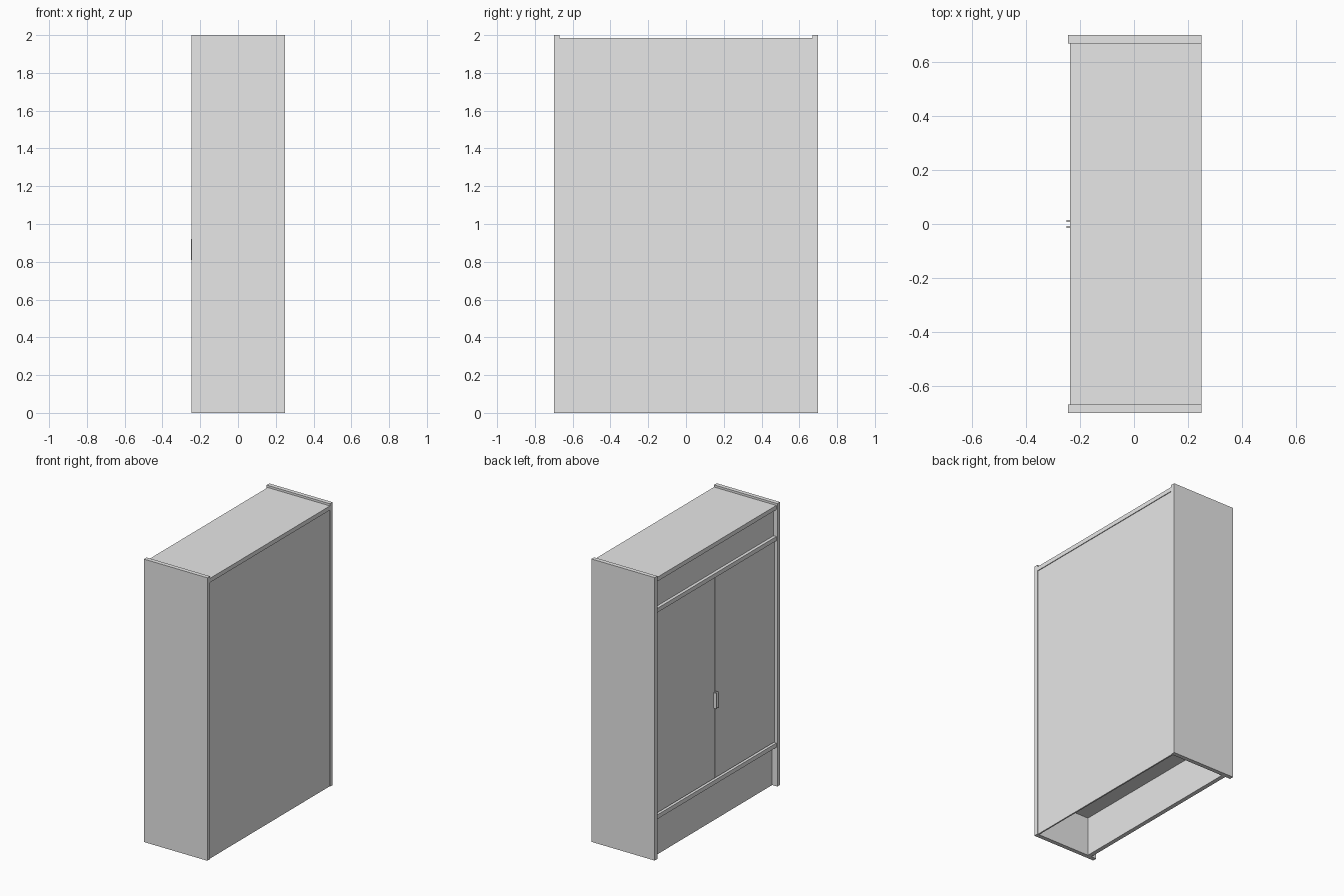
import bpy

if "Cube" in bpy.data.objects:
    bpy.data.objects.remove(bpy.data.objects["Cube"], do_unlink=True)

grey = bpy.data.materials.new("light_grey")
grey.use_nodes = True
GREY = (0.8, 0.8, 0.8, 1.0)
grey.diffuse_color = GREY
grey.node_tree.nodes["Principled BSDF"].inputs["Base Color"].default_value = GREY


def board(name, x, y, z):
    """Add a rectangular board from its (low, high) extent on each axis."""
    spans = (x, y, z)
    bpy.ops.mesh.primitive_cube_add(size=1)
    ob = bpy.context.object
    ob.name = name
    centre = [(a + b) / 2 for a, b in spans]
    size = [b - a for a, b in spans]
    for v in ob.data.vertices:
        v.co = [c + p * s for c, p, s in zip(centre, v.co, size)]
    ob.data.materials.append(grey)
    return ob


HALF = 0.70      # half of the wardrobe width
T = 0.03         # board thickness
INNER = HALF - T
FRONT, BACK = -0.245, 0.25
LIP = -0.237     # front edge of the horizontal boards
width = (-INNER, INNER)
top = 1.985
rail = 1.735     # underside of the divider above the doors
shelf = 0.275    # underside of the cabinet floor

# Carcass: horizontal boards between the two sides
board("top_board", (LIP, BACK), width, (top - T, top))
board("divider_shelf", (LIP, 0.235), width, (rail, rail + T))
board("floor_shelf", (LIP, 0.235), width, (shelf, shelf + T))
board("back_panel", (0.235, 0.245), width, (0, top - T))

# Recessed upper panel and plinth
board("upper_panel", (-0.215, -0.195), width, (rail + T, top - T))
board("plinth", (-0.205, -0.175), width, (0, shelf))

# Sides, doors and handles, one of each per side
for side, s in (("left", 1), ("right", -1)):
    def span(a, b):
        return tuple(sorted((s * a, s * b)))

    board(side + "_side_panel", (FRONT, BACK), span(INNER, HALF), (0, 2))
    board(side + "_door", (-0.225, -0.205), span(0.003, INNER - 0.004),
          (shelf + T + 0.006, rail - 0.005))
    board(side + "_handle", (-0.25, -0.225), span(0.008, 0.014), (0.81, 0.92))
